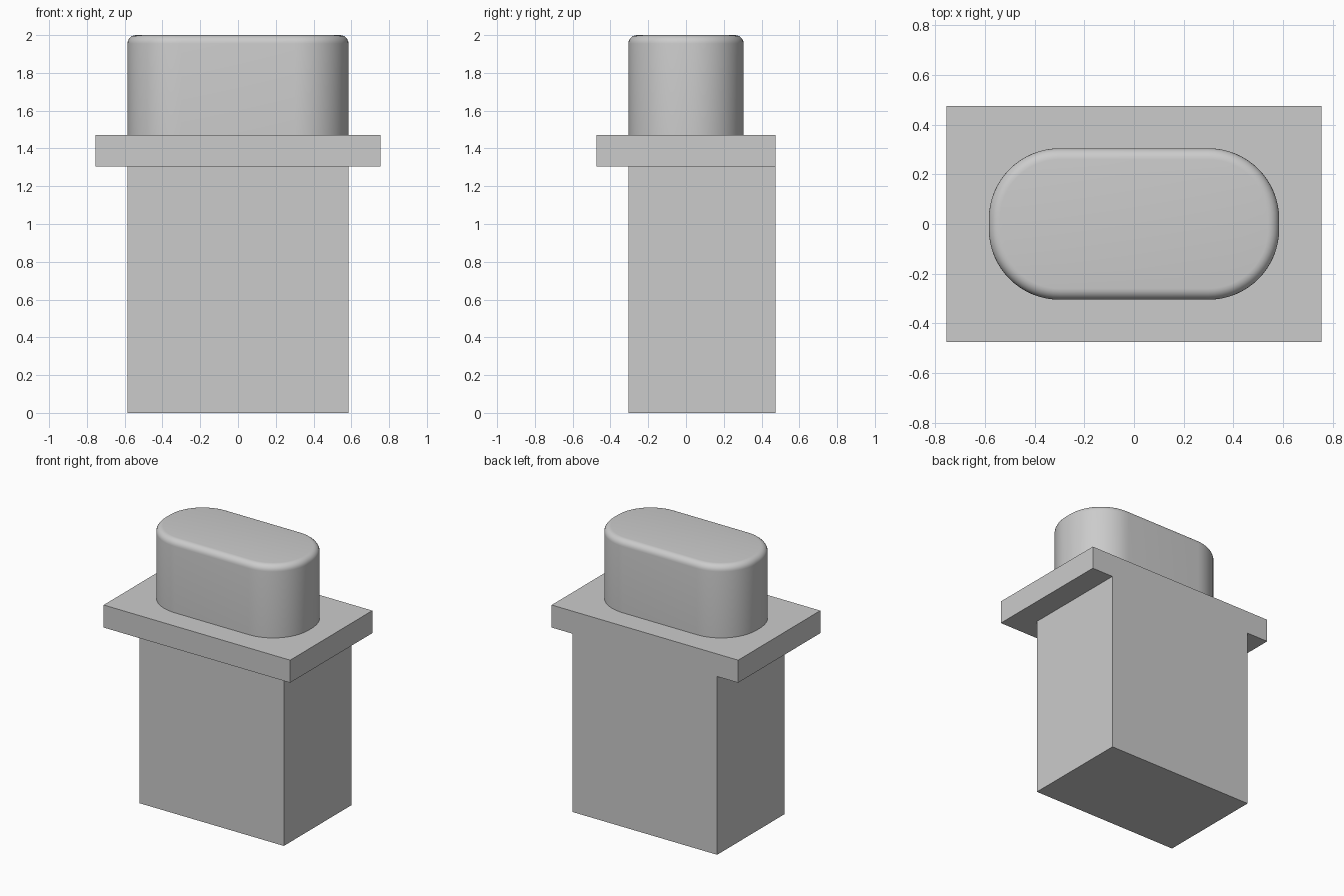
import bpy, bmesh, math

cube = bpy.data.objects.get("Cube")
if cube:
    bpy.data.objects.remove(cube, do_unlink=True)

grey = bpy.data.materials.new("plain_grey")
grey.use_nodes = True
colour = (0.6, 0.6, 0.6, 1)
grey.diffuse_color = colour
grey.node_tree.nodes["Principled BSDF"].inputs["Base Color"].default_value = colour


def prism(name, outline, z0, z1):
    """Extrude a closed xy outline from z0 to z1."""
    bm = bmesh.new()
    base = bm.faces.new([bm.verts.new((x, y, z0)) for x, y in outline])
    top = bmesh.ops.extrude_face_region(bm, geom=[base], use_keep_orig=True)
    verts = [g for g in top["geom"] if isinstance(g, bmesh.types.BMVert)]
    bmesh.ops.translate(bm, verts=verts, vec=(0, 0, z1 - z0))
    bmesh.ops.recalc_face_normals(bm, faces=bm.faces)
    mesh = bpy.data.meshes.new(name)
    bm.to_mesh(mesh)
    bm.free()
    obj = bpy.data.objects.new(name, mesh)
    bpy.context.collection.objects.link(obj)
    mesh.materials.append(grey)
    return obj


def rectangle(x0, x1, y0, y1):
    return [(x0, y0), (x1, y0), (x1, y1), (x0, y1)]


def rounded_rectangle(hx, hy, r, steps=16):
    points = []
    for i, (sx, sy) in enumerate([(1, 1), (-1, 1), (-1, -1), (1, -1)]):
        for k in range(steps + 1):
            a = (i + k / steps) * math.pi / 2
            points.append((sx * (hx - r) + r * math.cos(a),
                           sy * (hy - r) + r * math.sin(a)))
    return points


# Square body, flush with the back of the collar plate
HX, HY, DEPTH = 0.585, 0.305, 0.475
COLLAR_BOTTOM, COLLAR_TOP = 1.305, 1.47
prism("body", rectangle(-HX, HX, -HY, DEPTH), 0, COLLAR_BOTTOM)

# Wide collar plate
prism("collar_plate", rectangle(-0.755, 0.755, -DEPTH, DEPTH), COLLAR_BOTTOM, COLLAR_TOP)

# Rounded plug with a softened top rim
plug = prism("plug", rounded_rectangle(HX, HY, 0.285), COLLAR_TOP, 2.0)
bm = bmesh.new()
bm.from_mesh(plug.data)
rim = [e for e in bm.edges if all(v.co.z > 1.99 for v in e.verts)]
bmesh.ops.bevel(bm, geom=rim, offset=0.045, offset_type='OFFSET', segments=6,
                profile=0.5, affect='EDGES')
bm.to_mesh(plug.data)
bm.free()

bpy.ops.object.select_all(action='DESELECT')
plug.select_set(True)
bpy.context.view_layer.objects.active = plug
bpy.ops.object.shade_smooth_by_angle(angle=math.radians(35))
